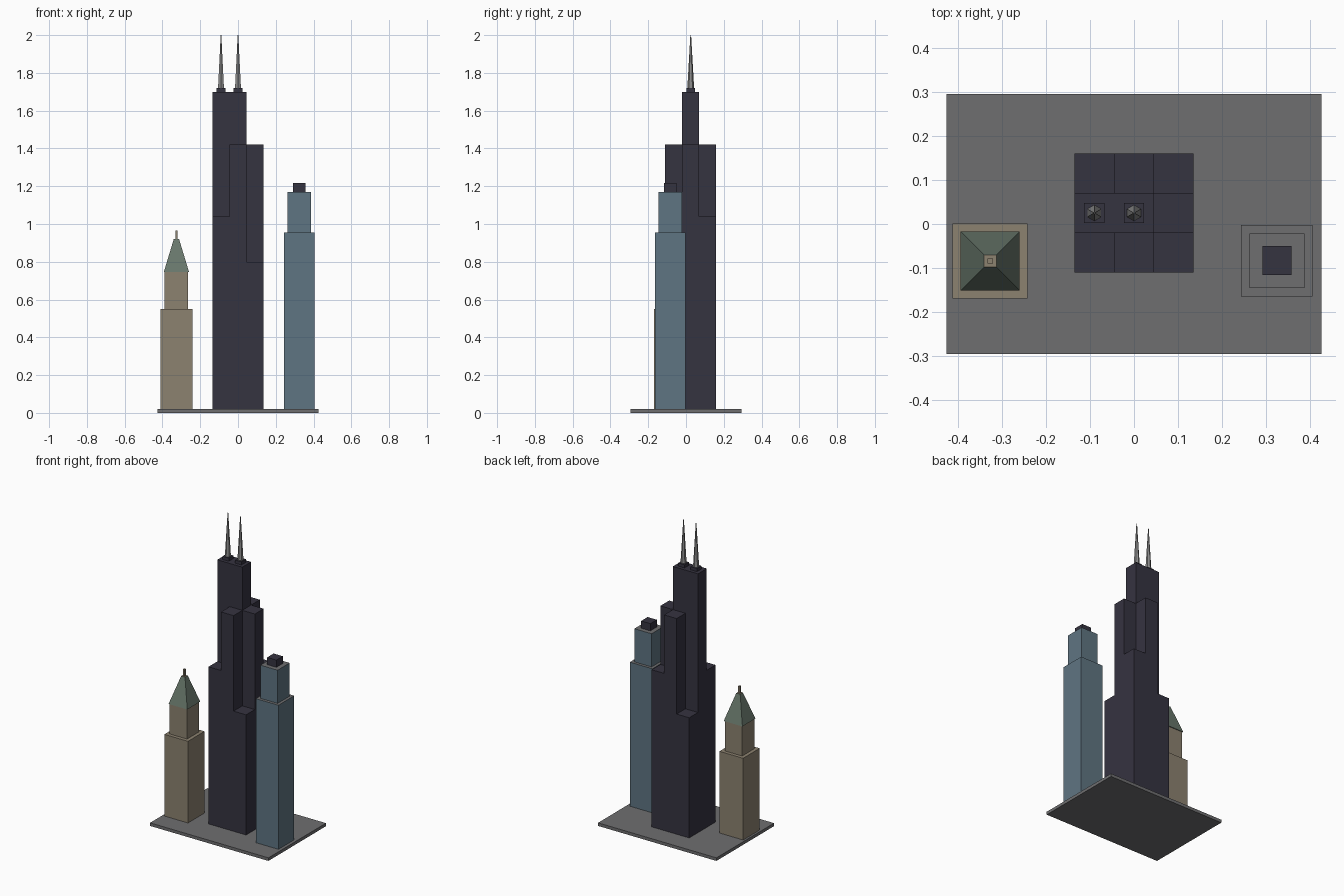
import bpy
import math

cube = bpy.data.objects.get("Cube")
if cube:
    bpy.data.objects.remove(cube, do_unlink=True)


def material(name, rgb):
    """Flat material from display (sRGB) values 0-255."""
    lin = [((c / 255 + 0.055) / 1.055) ** 2.4 for c in rgb]
    m = bpy.data.materials.new(name)
    m.use_nodes = True
    m.diffuse_color = (*lin, 1)
    m.node_tree.nodes["Principled BSDF"].inputs["Base Color"].default_value = (*lin, 1)
    return m


paving = material("paving grey", (110, 110, 112))
dark = material("dark glass", (53, 51, 64))
blue = material("blue glass", (95, 117, 130))
tan = material("tan stone", (140, 130, 112))
green = material("copper green", (105, 120, 108))
steel = material("antenna grey", (140, 140, 140))


def frustum(name, x, y, z0, z1, r0, r1, sides, mat, turn=0.0, cap=None):
    """Tapered prism; cap is an optional material for its top face."""
    bpy.ops.mesh.primitive_cone_add(vertices=sides, radius1=r0, radius2=r1, depth=z1 - z0,
                                    location=(x, y, (z0 + z1) / 2), rotation=(0, 0, turn))
    ob = bpy.context.object
    ob.name = name
    ob.data.materials.append(mat)
    if cap:
        ob.data.materials.append(cap)
        for face in ob.data.polygons:
            face.material_index = int(face.normal.z > 0.9)
    return ob


def block(name, x, y, z0, z1, half, mat, top_half=None, cap=None):
    """Square block, optionally tapering."""
    top_half = half if top_half is None else top_half
    k = math.sqrt(2)
    return frustum(name, x, y, z0, z1, half * k, top_half * k, 4, mat, math.pi / 4, cap)


# Ground slab
GROUND = 0.02
slab = block("ground_slab", 0, 0, 0, GROUND, 0.5, paving)
bpy.ops.object.transform_apply(location=False, rotation=True, scale=False)
slab.scale = (0.85, 0.59, 1)

# Main tower: bundle of nine square tubes, rows run front to back
CELL = 0.09
CENTRE_Y = 0.025
heights = {"front": (1.04, 1.42, 0.80),
           "middle": (1.70, 1.70, 1.42),
           "back": (0.80, 1.42, 1.04)}
for row, (place, tops) in enumerate(heights.items()):
    for col, top in enumerate(tops):
        block(f"tower_tube_{place}_{col + 1}", (col - 1) * CELL, CENTRE_Y + (row - 1) * CELL,
              GROUND, top, CELL / 2, dark)

# Twin antennas on the roof
for side, x in (("right", -CELL), ("left", 0)):
    block(f"antenna_base_{side}", x, CENTRE_Y, 1.70, 1.72, 0.023, dark)
    frustum(f"antenna_{side}", x, CENTRE_Y, 1.72, 2.0, 0.018, 0.002, 6, steel)

# Stone tower with a pitched copper roof
x, y = -0.326, -0.084
block("stone_tower_base", x, y, GROUND, 0.55, 0.085, tan)
block("stone_tower_upper", x, y, 0.55, 0.75, 0.062, tan)
block("stone_tower_roof", x, y, 0.745, 0.92, 0.067, green, 0.014, tan)
block("stone_tower_spire", x, y, 0.92, 0.965, 0.006, tan)

# Blue stepped tower with grey terraces
x, y = 0.324, -0.083
block("blue_tower_base", x, y, GROUND, 0.955, 0.081, blue, cap=paving)
block("blue_tower_upper", x, y, 0.955, 1.17, 0.062, blue, cap=paving)
block("blue_tower_cap", x, y, 1.17, 1.217, 0.033, dark)
